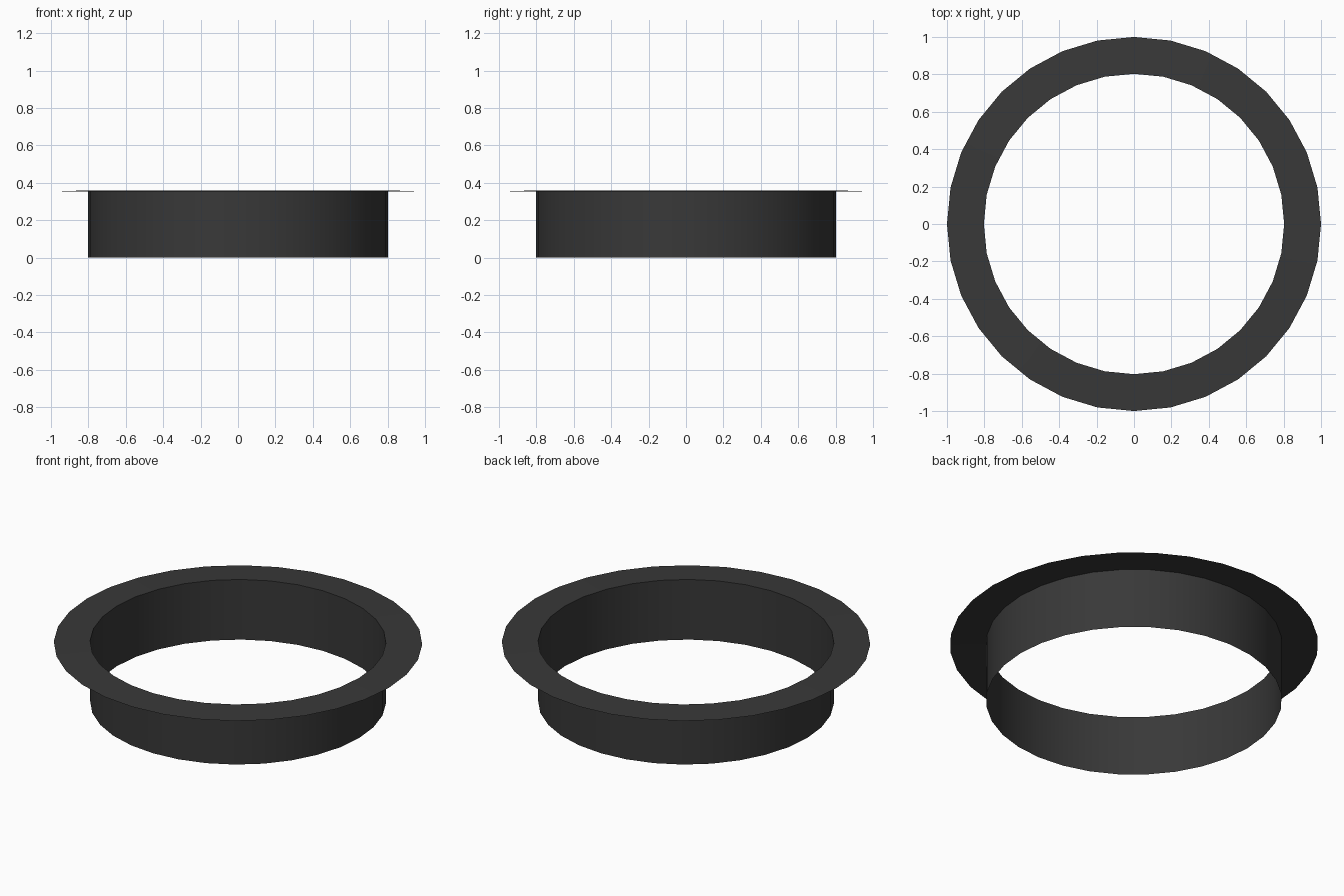
import bpy, bmesh, math

if "Cube" in bpy.data.objects:
    bpy.data.objects.remove(bpy.data.objects["Cube"])

SIDES = 32
dark = bpy.data.materials.new("dark_grey")
dark.diffuse_color = (0.04, 0.04, 0.04, 1)
dark.use_nodes = True
dark.node_tree.nodes["Principled BSDF"].inputs["Base Color"].default_value = dark.diffuse_color


def lathe(name, profile):
    """Revolve an open (radius, z) profile into a thin sheet."""
    bm = bmesh.new()
    rings = []
    for r, z in profile:
        rings.append([bm.verts.new((r * math.cos(2 * math.pi * i / SIDES),
                                    r * math.sin(2 * math.pi * i / SIDES), z))
                      for i in range(SIDES)])
    for a, b in zip(rings, rings[1:]):
        for i in range(SIDES):
            j = (i + 1) % SIDES
            bm.faces.new((a[i], a[j], b[j], b[i]))
    mesh = bpy.data.meshes.new(name)
    bm.to_mesh(mesh)
    bm.free()
    obj = bpy.data.objects.new(name, mesh)
    bpy.context.collection.objects.link(obj)
    mesh.materials.append(dark)
    bpy.ops.object.select_all(action='DESELECT')
    obj.select_set(True)
    bpy.context.view_layer.objects.active = obj
    bpy.ops.object.shade_smooth_by_angle(angle=math.radians(30))
    return obj


# Open collar wall with a slightly drooping outward flange at the top
lathe("flanged_collar", [(0.803, 0.0), (0.803, 0.36), (1.0, 0.353)])
